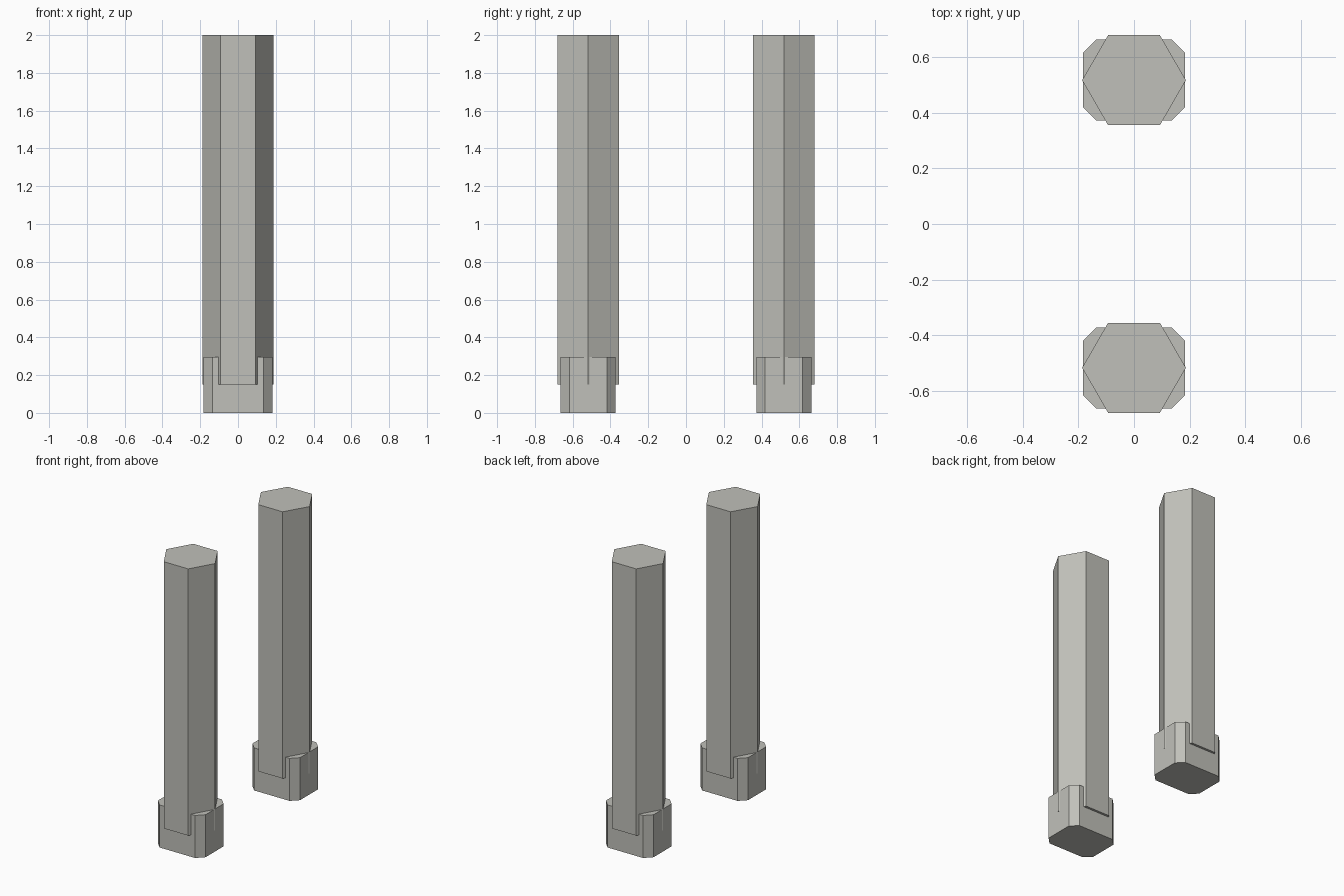
import bpy, bmesh

if "Cube" in bpy.data.objects:
    bpy.data.objects.remove(bpy.data.objects["Cube"])

stone = bpy.data.materials.new("warm_grey")
stone.diffuse_color = (0.53, 0.53, 0.49, 1)
stone.use_nodes = True
stone.node_tree.nodes["Principled BSDF"].inputs["Base Color"].default_value = stone.diffuse_color


def prism(name, outline, y, z0, z1):
    """Extrude a flat outline between two heights."""
    bm = bmesh.new()
    face = bm.faces.new([bm.verts.new((px, py + y, z0)) for px, py in outline])
    top = bmesh.ops.extrude_face_region(bm, geom=[face])["geom"]
    verts = [v for v in top if isinstance(v, bmesh.types.BMVert)]
    bmesh.ops.translate(bm, verts=verts, vec=(0, 0, z1 - z0))
    bmesh.ops.recalc_face_normals(bm, faces=bm.faces)
    mesh = bpy.data.meshes.new(name)
    bm.to_mesh(mesh)
    bm.free()
    mesh.materials.append(stone)
    obj = bpy.data.objects.new(name, mesh)
    bpy.context.collection.objects.link(obj)
    return obj


# Six-sided shaft outline
R, W, D = 0.187, 0.0935, 0.162
hexagon = [(R, 0), (W, D), (-W, D), (-R, 0), (-W, -D), (W, -D)]

# Chamfered rectangle outline for the foot
A, B, C = 0.183, 0.146, 0.047
foot = [(A, B - C), (A - C, B), (C - A, B), (-A, B - C),
        (-A, C - B), (C - A, -B), (A - C, -B), (A, C - B)]

# Matching front and back posts, each shaft set into its foot
for label, y in (("front", -0.518), ("back", 0.518)):
    prism(label + "_shaft", hexagon, y, 0.15, 2.0)
    prism(label + "_foot", foot, y, 0.0, 0.295)
